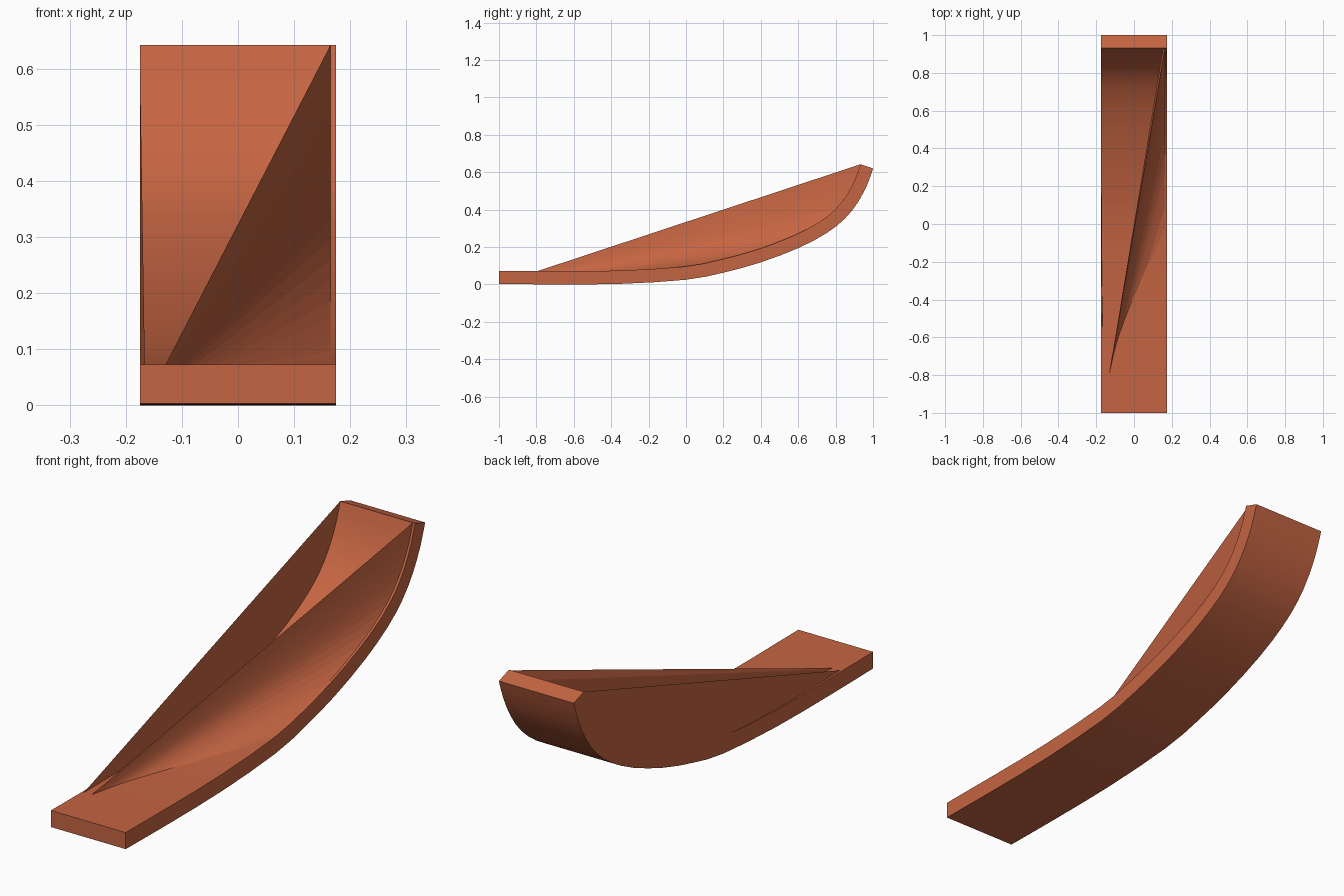
import bpy, bmesh, math
from mathutils import Vector

if "Cube" in bpy.data.objects:
    bpy.data.objects.remove(bpy.data.objects["Cube"])

THICK, HALF, INNER = 0.071, 0.175, 0.165

mat = bpy.data.materials.new("terracotta")
mat.diffuse_color = (0.56, 0.13, 0.055, 1)
mat.use_nodes = True
mat.node_tree.nodes["Principled BSDF"].inputs["Base Color"].default_value = mat.diffuse_color

# underside curve in (y, z), from the flat tail to the raised tip
ctrl = [(-1, .003), (-.7, 0), (-.35, .003), (0, .025), (.2, .063), (.4, .118),
        (.6, .194), (.75, .273), (.85, .352), (.92, .44), (.97, .535), (1, .62)]
ctrl = [Vector(p) for p in ctrl]


def smooth_curve(pts, steps):
    ext = [2 * pts[0] - pts[1]] + pts + [2 * pts[-1] - pts[-2]]
    out = []
    for i in range(1, len(ext) - 2):
        a, b, c, d = ext[i - 1:i + 3]
        for s in range(steps):
            t = s / steps
            out.append(0.5 * (2 * b + (c - a) * t + (2 * a - 5 * b + 4 * c - d) * t * t
                              + (3 * b - a - 3 * c + d) * t ** 3))
    return out + [pts[-1]]


def offset(pts, dist):
    out = []
    for i, p in enumerate(pts):
        t = (pts[min(i + 1, len(pts) - 1)] - pts[max(i - 1, 0)]).normalized()
        out.append(p + Vector((-t.y, t.x)) * dist)
    out[0] = pts[0] + Vector((0, .07))
    return out


def make(name, bm):
    me = bpy.data.meshes.new(name)
    bm.to_mesh(me)
    bm.free()
    ob = bpy.data.objects.new(name, me)
    bpy.context.collection.objects.link(ob)
    me.materials.append(mat)
    return ob


lower = smooth_curve(ctrl, 2)
upper = offset(lower, THICK)
loop = lower + upper[::-1]

# curved slab: profile extruded across the width
bm = bmesh.new()
face = bm.faces.new([bm.verts.new((-HALF, p.x, p.y)) for p in loop])
ext = bmesh.ops.extrude_face_region(bm, geom=[face], use_keep_orig=True)
bmesh.ops.translate(bm, vec=(2 * HALF, 0, 0),
                    verts=[v for v in ext["geom"] if isinstance(v, bmesh.types.BMVert)])
bmesh.ops.recalc_face_normals(bm, faces=bm.faces)
slab = make("curved_slab", bm)
bpy.context.view_layer.objects.active = slab
slab.select_set(True)
bpy.ops.object.shade_smooth_by_angle(angle=math.radians(30))

# side webs: fans from the lower tail corner to each side's profile
for name, x in (("right_web", INNER), ("left_web", -HALF)):
    bm = bmesh.new()
    apex = bm.verts.new((-INNER, -1, .003))
    ring = [bm.verts.new((x, p.x, p.y)) for p in loop]
    for a, b in zip(ring, ring[1:]):
        bm.faces.new((apex, a, b))
    make(name, bm)
